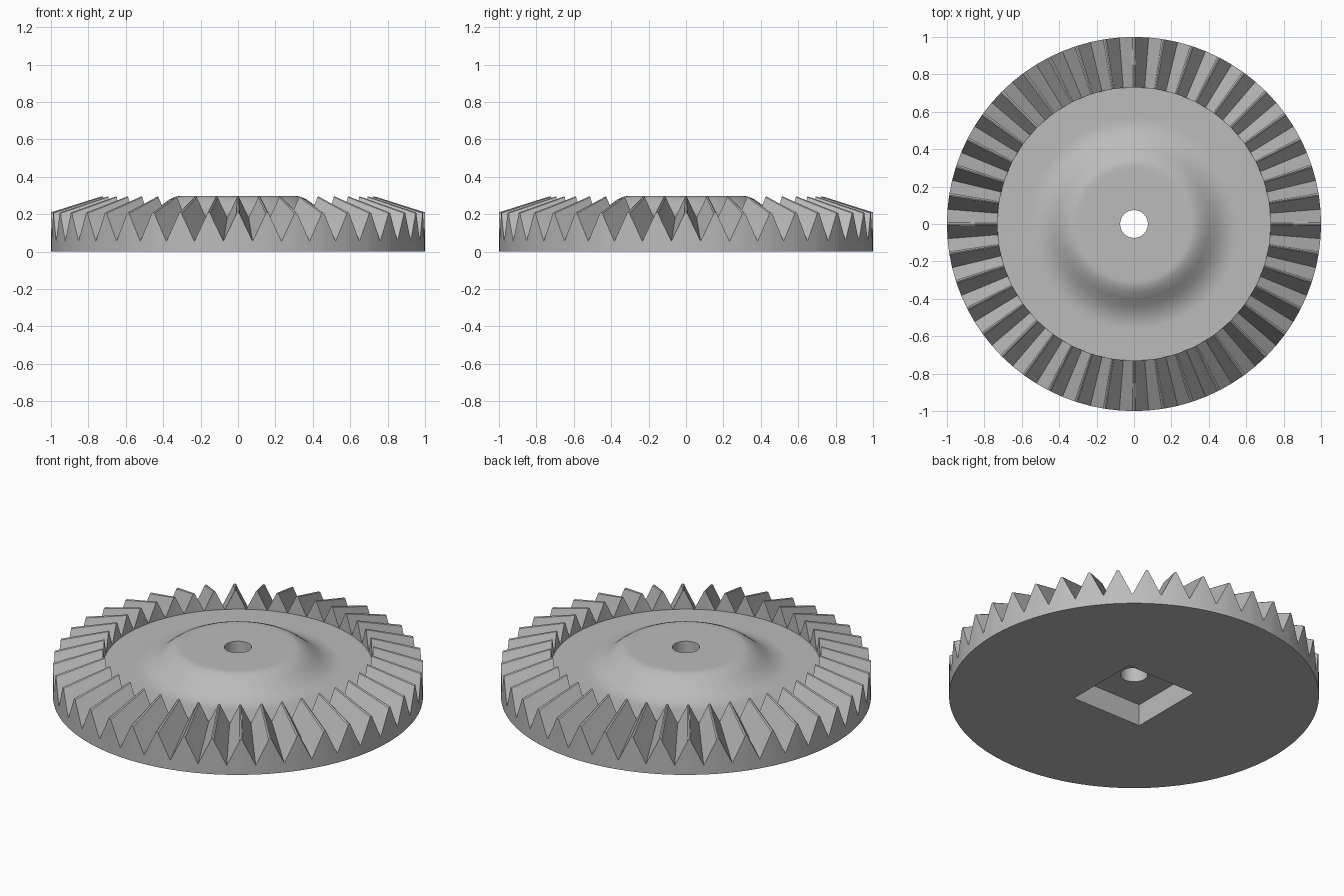
import bpy, bmesh, math

cube = bpy.data.objects.get("Cube")
if cube:
    bpy.data.objects.remove(cube, do_unlink=True)

TEETH = 40
OUTER, INNER = 1.0, 0.73      # tooth ring radii
APEX = 0.525                  # height where all tooth lines meet on the axis
POCKET, DEPTH = 0.23, 0.13    # square pocket half width and depth
BORE = 0.074

# One tooth as (angle in pitches, height at the outer rim): root, flank, rounded tip
half = [(-0.5, 0.055), (-0.09, 0.189), (-0.05, 0.205)]
tooth = half + [(0, 0.21)] + [(-a, h) for a, h in reversed(half[1:])]
pitch = 2 * math.pi / TEETH
columns = [((i + a) * pitch, h) for i in range(TEETH) for a, h in tooth]


def cone_height(h, r):
    """Height at radius r of the line from the rim to the apex."""
    return APEX - (APEX - h) * r


floor = cone_height(tooth[0][1], INNER)
# Dish and hub, from the foot of the teeth inwards
hub = [(0.56, floor), (0.52, 0.186), (0.48, 0.199), (0.44, 0.222), (0.40, 0.255),
       (0.365, 0.28), (0.335, 0.293), (0.315, 0.297), (0.29, 0.297),
       (BORE + 0.01, 0.297), (BORE, 0.297), (BORE, DEPTH)]

bm = bmesh.new()


def ring(r, height):
    return [bm.verts.new((r * math.cos(a), r * math.sin(a), height(h))) for a, h in columns]


def skin(a, b):
    n = len(a)
    for i in range(n):
        j = (i + 1) % n
        bm.faces.new((a[i], a[j], b[j], b[i]))


def loop_edges(verts):
    edges = []
    for i, v in enumerate(verts):
        w = verts[(i + 1) % len(verts)]
        edges.append(bm.edges.get((v, w)) or bm.edges.new((v, w)))
    return edges


# Rim wall, tooth flanks, inner tooth ends, then dish, hub and bore
rings = [ring(OUTER, lambda h: 0),
         ring(OUTER, lambda h: h),
         ring(INNER, lambda h: cone_height(h, INNER)),
         ring(INNER, lambda h: floor)]
rings += [ring(r, lambda h, z=z: z) for r, z in hub]
for a, b in zip(rings, rings[1:]):
    skin(a, b)

# Square pocket in the underside, with the bore opening into it
corners = [(-1, -1), (1, -1), (1, 1), (-1, 1)]
mouth, roof = [[bm.verts.new((x * POCKET, y * POCKET, z)) for x, y in corners]
               for z in (0, DEPTH)]
skin(mouth, roof)
for outside, inside in ((rings[0], mouth), (roof, rings[-1])):
    bmesh.ops.triangle_fill(bm, use_beauty=True,
                            edges=loop_edges(outside) + loop_edges(inside))

bmesh.ops.remove_doubles(bm, verts=bm.verts, dist=0.0001)
bmesh.ops.recalc_face_normals(bm, faces=bm.faces)

mesh = bpy.data.meshes.new("bevel_gear")
bm.to_mesh(mesh)
bm.free()
gear = bpy.data.objects.new("bevel_gear", mesh)
bpy.context.collection.objects.link(gear)

# Plain grey metal
grey = bpy.data.materials.new("grey")
grey.use_nodes = True
colour = (0.5, 0.5, 0.5, 1)
grey.diffuse_color = colour
grey.node_tree.nodes["Principled BSDF"].inputs["Base Color"].default_value = colour
mesh.materials.append(grey)

# Smooth curves, crisp tooth edges
bpy.context.view_layer.objects.active = gear
gear.select_set(True)
bpy.ops.object.shade_smooth_by_angle(angle=math.radians(35))
weighted = gear.modifiers.new("flat_flanks", 'WEIGHTED_NORMAL')
weighted.keep_sharp = True
